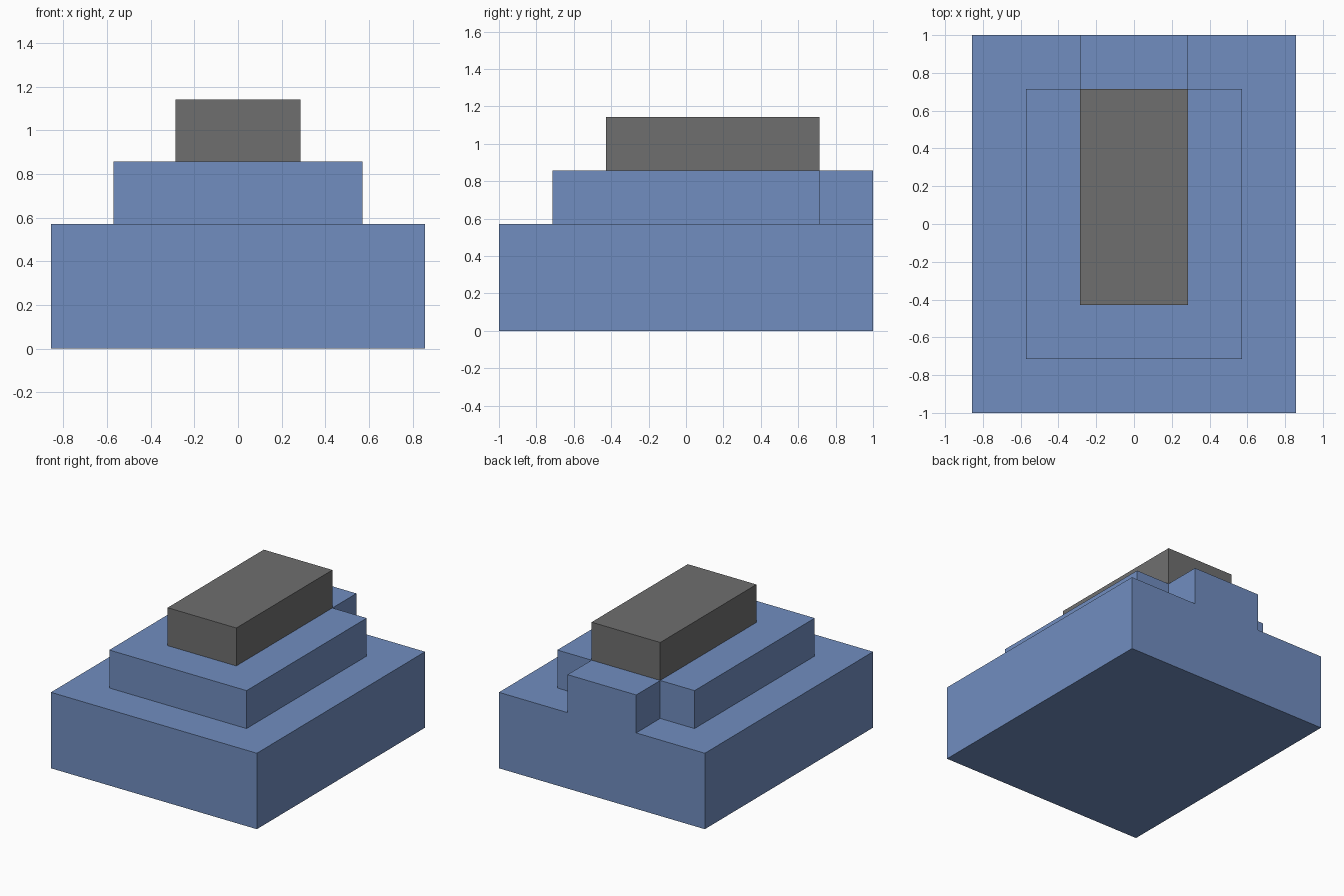
import bpy
import bmesh

if "Cube" in bpy.data.objects:
    bpy.data.objects.remove(bpy.data.objects["Cube"], do_unlink=True)

U = 1 / 7  # modelling unit


def material(name, rgb):
    mat = bpy.data.materials.new(name)
    mat.use_nodes = True
    mat.diffuse_color = (*rgb, 1)
    mat.node_tree.nodes["Principled BSDF"].inputs["Base Color"].default_value = (*rgb, 1)
    return mat


def prism(name, outline, bottom, top, mat):
    """Extrude a flat outline, given in units, from bottom to top."""
    bm = bmesh.new()
    base = bm.faces.new([bm.verts.new((x * U, y * U, bottom * U)) for x, y in outline])
    side = bmesh.ops.extrude_face_region(bm, geom=[base])["geom"]
    verts = [v for v in side if isinstance(v, bmesh.types.BMVert)]
    bmesh.ops.translate(bm, verts=verts, vec=(0, 0, (top - bottom) * U))
    bmesh.ops.recalc_face_normals(bm, faces=bm.faces)
    mesh = bpy.data.meshes.new(name)
    bm.to_mesh(mesh)
    bm.free()
    mesh.materials.append(mat)
    obj = bpy.data.objects.new(name, mesh)
    bpy.context.collection.objects.link(obj)
    return obj


def rectangle(half_width, front, back):
    return [(-half_width, front), (half_width, front), (half_width, back), (-half_width, back)]


blue = material("soft blue", (0.165, 0.27, 0.527))
grey = material("dark grey", (0.159, 0.159, 0.159))

# Stepped body: wide base joined with a tier that has a tongue to the back
body = prism("stepped_body", rectangle(6, -7, 7), 0, 4, blue)
right_half = [(4, -5), (4, 5), (2, 5), (2, 7)]
outline = right_half + [(-x, y) for x, y in reversed(right_half)]
tier = prism("upper_tier", outline, 2, 6, blue)
join = body.modifiers.new("join tier", 'BOOLEAN')
join.operation = 'UNION'
join.solver = 'EXACT'
join.object = tier

# Bake the union so the body is one clean shell
depsgraph = bpy.context.evaluated_depsgraph_get()
shell = bpy.data.meshes.new_from_object(body.evaluated_get(depsgraph))
body.modifiers.clear()
body.data = shell
bpy.data.objects.remove(tier, do_unlink=True)

# Top block
prism("top_block", rectangle(2, -3, 5), 6, 8, grey)
